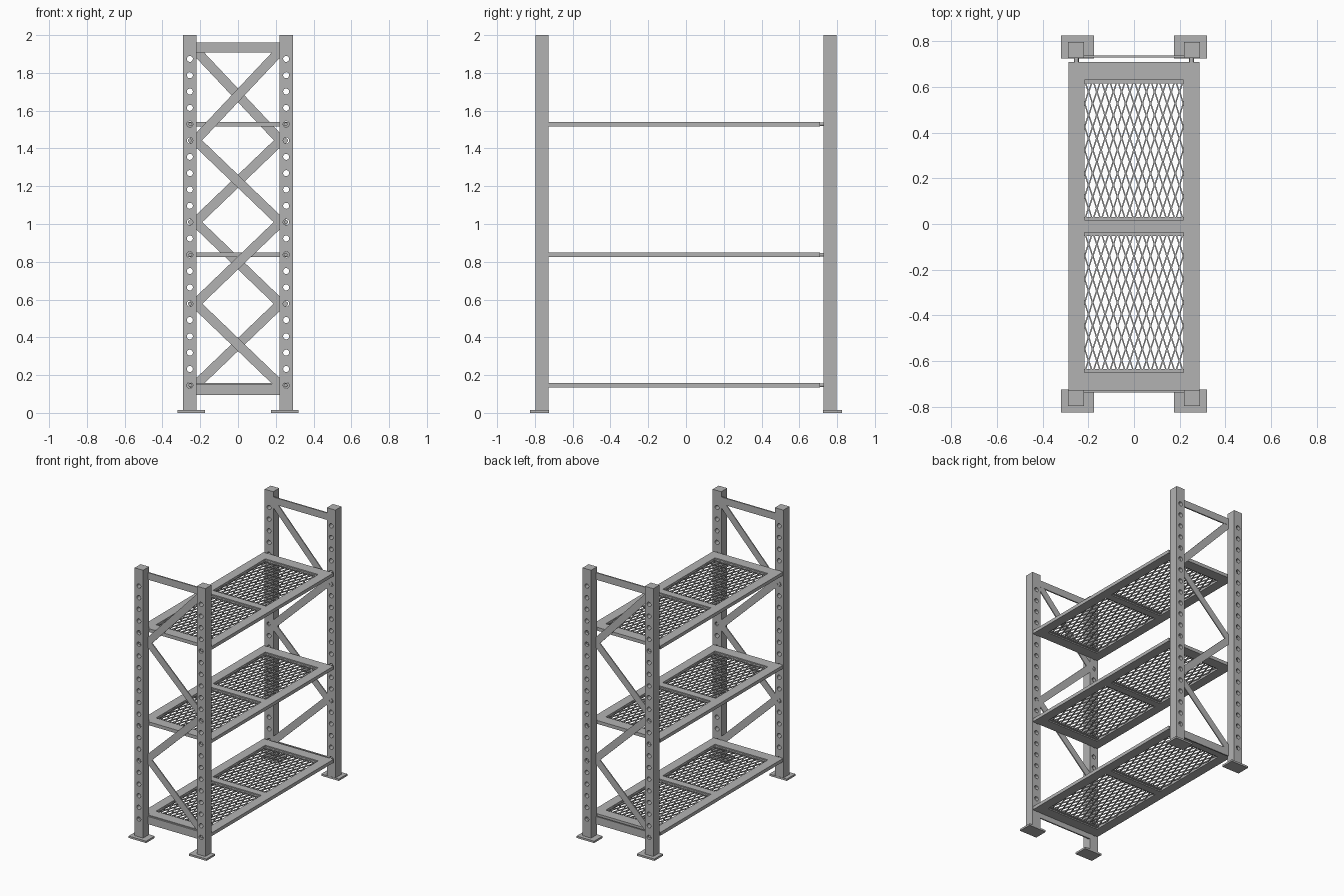
import bpy, bmesh, math
from mathutils import Matrix, Vector

if "Cube" in bpy.data.objects:
    bpy.data.objects.remove(bpy.data.objects["Cube"], do_unlink=True)

steel = bpy.data.materials.new("grey steel")
steel.use_nodes = True
steel.diffuse_color = (0.45, 0.45, 0.45, 1)
steel.node_tree.nodes["Principled BSDF"].inputs["Base Color"].default_value = (0.45, 0.45, 0.45, 1)

POST_X, POST_Y, POST_W = 0.255, 0.7625, 0.07
HOLE_Z = [0.146 + 0.0864 * i for i in range(21)]
SHELF_HOLES = (0, 8, 16)


def add_object(name, bm):
    bmesh.ops.recalc_face_normals(bm, faces=bm.faces)
    mesh = bpy.data.meshes.new(name)
    bm.to_mesh(mesh)
    bm.free()
    mesh.materials.append(steel)
    return link(name, mesh)


def link(name, mesh, location=(0, 0, 0), turn=0):
    obj = bpy.data.objects.new(name, mesh)
    obj.location = location
    obj.rotation_euler.z = turn
    bpy.context.collection.objects.link(obj)
    return obj


def box(bm, lo, hi):
    lo, hi = Vector(lo), Vector(hi)
    matrix = Matrix.Translation((lo + hi) / 2) @ Matrix.Diagonal((*(hi - lo), 1))
    bmesh.ops.create_cube(bm, size=1, matrix=matrix)


def bar(bm, a, b, normal, width, depth, extend=0):
    """Flat bar from a to b, lying in the plane with the given normal."""
    a, b, n = Vector(a), Vector(b), Vector(normal)
    along = (b - a).normalized()
    basis = Matrix((along, n.cross(along), n)).transposed().to_4x4()
    size = Matrix.Diagonal(((b - a).length + 2 * extend, width, depth, 1))
    bmesh.ops.create_cube(bm, size=1, matrix=Matrix.Translation((a + b) / 2) @ basis @ size)


def rod(bm, x, y0, y1, z, radius):
    matrix = Matrix.Translation((x, (y0 + y1) / 2, z)) @ Matrix.Rotation(math.pi / 2, 4, "X")
    bmesh.ops.create_cone(bm, cap_ends=True, segments=20, radius1=radius, radius2=radius,
                          depth=abs(y1 - y0), matrix=matrix)


def smooth(obj):
    bpy.ops.object.select_all(action="DESELECT")
    obj.select_set(True)
    bpy.context.view_layer.objects.active = obj
    bpy.ops.object.shade_smooth_by_angle(angle=math.radians(35))


# Perforated post, drilled once and reused on all four corners
bm = bmesh.new()
h = POST_W / 2
box(bm, (-h, -h, 0), (h, h, 2))
post = add_object("post_front_right", bm)
bm = bmesh.new()
for z in HOLE_Z:
    rod(bm, 0, -0.1, 0.1, z, 0.016)
cutter = add_object("hole_cutter", bm)
cutter.hide_render = True
drill = post.modifiers.new("holes", "BOOLEAN")
drill.operation, drill.object, drill.solver = "DIFFERENCE", cutter, "EXACT"
bpy.context.view_layer.objects.active = post
bpy.ops.object.modifier_apply(modifier="holes")
bpy.data.objects.remove(cutter, do_unlink=True)
smooth(post)
post.location = (-POST_X, -POST_Y, 0)
link("post_front_left", post.data, (POST_X, -POST_Y, 0))
link("post_back_right", post.data, (-POST_X, POST_Y, 0))
link("post_back_left", post.data, (POST_X, POST_Y, 0))

# Foot plates
bm = bmesh.new()
for sx in (-1, 1):
    for sy in (-1, 1):
        x0, x1 = sorted((sx * 0.175, sx * 0.319))
        y0, y1 = sorted((sy * 0.726, sy * 0.826))
        box(bm, (x0, y0, 0), (x1, y1, 0.014))
add_object("foot_plates", bm)

# End frame: two cross beams and a zigzag of braces, turned round for the back
bm = bmesh.new()
for z0, z1 in ((0.095, 0.152), (1.908, 1.96)):
    box(bm, (-0.23, -0.739, z0), (0.23, -0.729, z1))
joints = [(0.225 if i % 2 == 0 else -0.225, -0.734, z)
          for i, z in enumerate([HOLE_Z[0], HOLE_Z[5], HOLE_Z[10], HOLE_Z[15], 1.92])]
for a, b in zip(joints, joints[1:]):
    bar(bm, a, b, (0, -1, 0), 0.05, 0.008, extend=0.03)
front_frame = add_object("front_braces", bm)
link("back_braces", front_frame.data, turn=math.pi)

# Bolts holding the braces
bm = bmesh.new()
for i, side in ((5, -1), (10, 1), (15, -1)):
    rod(bm, side * POST_X, -0.729, -0.785, HOLE_Z[i], 0.01)
bolts = add_object("front_brace_bolts", bm)
smooth(bolts)
link("back_brace_bolts", bolts.data, turn=math.pi)

# Shelf frame: side rails, end rails and a middle rail, as one grid with two openings
Y0, Y1, MID = -0.729, 0.71, -0.01
xs = (-0.287, -0.217, 0.217, 0.287)
ys = (Y0, MID - 0.64, MID - 0.0275, MID + 0.0275, MID + 0.64, Y1)
T = 0.0125
bm = bmesh.new()
grid = [[bm.verts.new((x, y, -T)) for y in ys] for x in xs]
for i in range(3):
    for j in range(5):
        if i == 1 and j in (1, 3):
            continue
        bm.faces.new((grid[i][j], grid[i + 1][j], grid[i + 1][j + 1], grid[i][j + 1]))
top = bmesh.ops.extrude_face_region(bm, geom=bm.faces[:], use_keep_orig=True)
bmesh.ops.translate(bm, vec=(0, 0, 2 * T), verts=[g for g in top["geom"] if isinstance(g, bmesh.types.BMVert)])
bmesh.ops.dissolve_limit(bm, angle_limit=0.01, verts=bm.verts, edges=bm.edges)
frame = add_object("shelf_frame_1", bm)

# Expanded-metal mesh: neighbouring zigzag strands meet to form long diamonds
COLS, ROWS = 24, 12
bm = bmesh.new()
step_x = 2 * xs[2] / COLS
for lo, hi in ((ys[1], ys[2]), (ys[3], ys[4])):
    step_y = (hi - lo) / ROWS
    for c in range(COLS):
        mid_x = xs[1] + (c + 0.5) * step_x
        points = [(mid_x + (0.5 if (c + r) % 2 else -0.5) * step_x * 0.9, lo + r * step_y, 0)
                  for r in range(ROWS + 1)]
        for a, b in zip(points, points[1:]):
            bar(bm, a, b, (0, 0, 1), 0.006, 0.007)
    for y in (lo, hi - 0.014):
        box(bm, (xs[1], y, -0.004), (xs[2], y + 0.014, 0.004))
mesh_panel = add_object("shelf_mesh_1", bm)

# Pegs joining a shelf to the posts at both ends
bm = bmesh.new()
for x in (-POST_X + 0.003, POST_X - 0.003):
    rod(bm, x, Y1 - 0.005, 0.785, 0, 0.01)
    rod(bm, x, Y0 + 0.005, -0.785, 0, 0.01)
pegs = add_object("shelf_pegs_1", bm)
smooth(pegs)

# Repeat the shelf at three heights
for n, i in enumerate(SHELF_HOLES):
    z = HOLE_Z[i]
    for part, label in ((frame, "shelf_frame"), (mesh_panel, "shelf_mesh"), (pegs, "shelf_pegs")):
        if n == 0:
            part.location.z = z
        else:
            link(f"{label}_{n + 1}", part.data, (0, 0, z))
